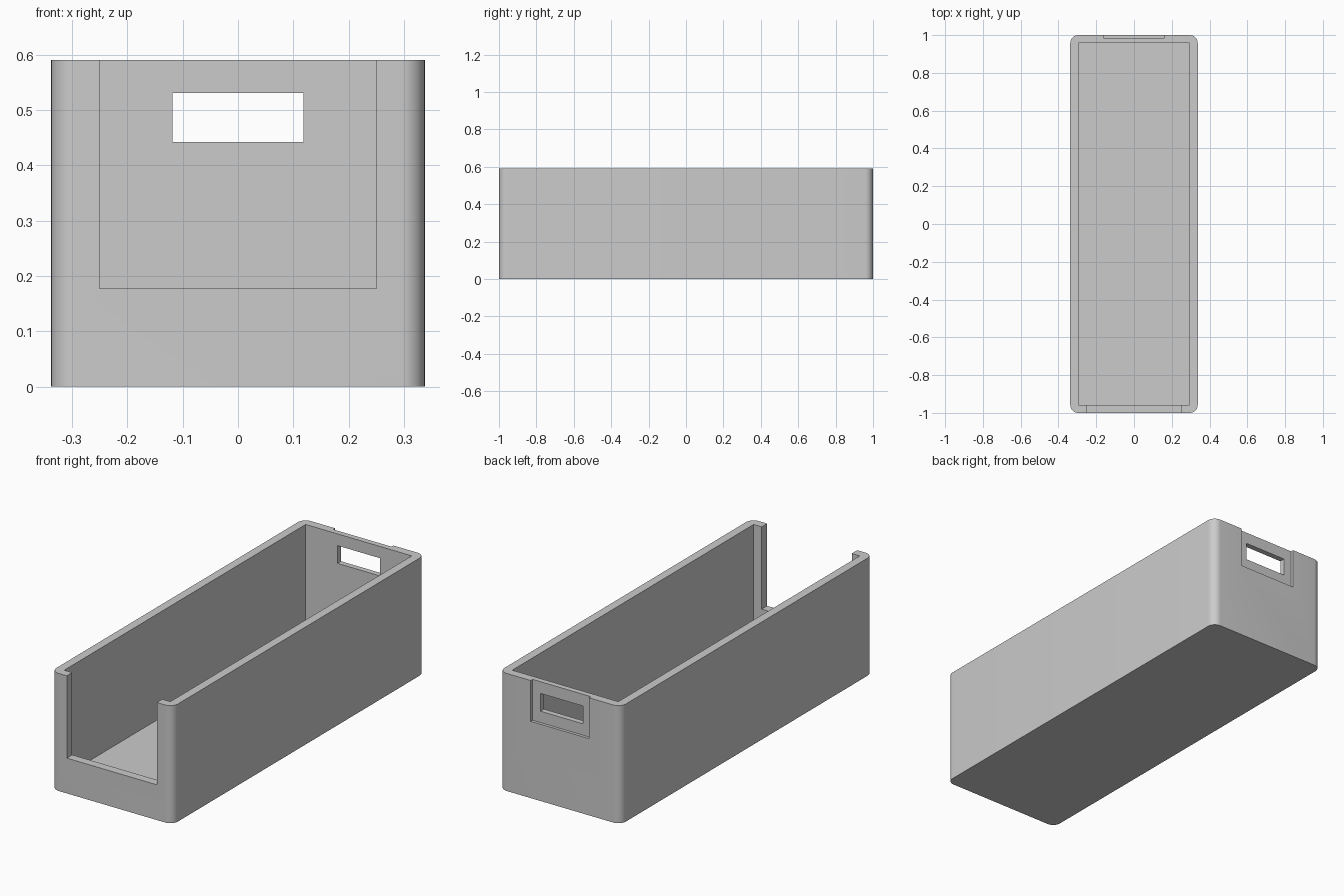
import bpy, bmesh, math

if "Cube" in bpy.data.objects:
    bpy.data.objects.remove(bpy.data.objects["Cube"], do_unlink=True)

HALF_W, HALF_L, HEIGHT = 0.3375, 1.0, 0.59
WALL, FLOOR = 0.043, 0.059
OVER = 0.1  # how far cutters reach past open sides


def box(name, x, y, z, radius=0.0):
    """Box spanning the given ranges, optionally with rounded upright edges."""
    bm = bmesh.new()
    bmesh.ops.create_cube(bm, size=1)
    for v in bm.verts:
        v.co = [lo if c < 0 else hi for c, (lo, hi) in zip(v.co, (x, y, z))]
    if radius:
        upright = [e for e in bm.edges
                   if abs(e.verts[0].co.z - e.verts[1].co.z) > 0.01]
        bmesh.ops.bevel(bm, geom=upright, offset=radius, segments=10,
                        profile=0.5, affect='EDGES')
    mesh = bpy.data.meshes.new(name)
    bm.to_mesh(mesh)
    bm.free()
    obj = bpy.data.objects.new(name, mesh)
    bpy.context.collection.objects.link(obj)
    return obj


# Outer shell with rounded corners
bin_body = box("storage_bin", (-HALF_W, HALF_W), (-HALF_L, HALF_L), (0, HEIGHT), 0.042)

# Openings: interior, front notch, back handle recess, handle slot
top = HEIGHT + OVER
cutters = [
    box("interior_cutter", (WALL - HALF_W, HALF_W - WALL),
        (WALL - HALF_L, HALF_L - WALL), (FLOOR, top)),
    box("front_notch_cutter", (-0.25, 0.25),
        (-HALF_L - OVER, WALL - HALF_L + OVER), (0.177, top)),
    box("handle_recess_cutter", (-0.162, 0.162),
        (HALF_L - 0.015, HALF_L + OVER), (0.385, top)),
    box("handle_slot_cutter", (-0.118, 0.118),
        (HALF_L - WALL - OVER, HALF_L + OVER), (0.442, 0.531)),
]
bpy.ops.object.select_all(action='DESELECT')
bpy.context.view_layer.objects.active = bin_body
bin_body.select_set(True)
for cutter in cutters:
    mod = bin_body.modifiers.new(cutter.name, 'BOOLEAN')
    mod.operation, mod.solver, mod.object = 'DIFFERENCE', 'EXACT', cutter
    bpy.ops.object.modifier_apply(modifier=mod.name)
    bpy.data.objects.remove(cutter, do_unlink=True)

# Smooth corners, crisp edges
bpy.ops.object.shade_smooth_by_angle(angle=math.radians(30))

# Single grey plastic
grey = bpy.data.materials.new("grey_plastic")
grey.use_nodes = True
colour = (0.6, 0.6, 0.6, 1)
grey.diffuse_color = colour
grey.node_tree.nodes["Principled BSDF"].inputs["Base Color"].default_value = colour
bin_body.data.materials.clear()
bin_body.data.materials.append(grey)
